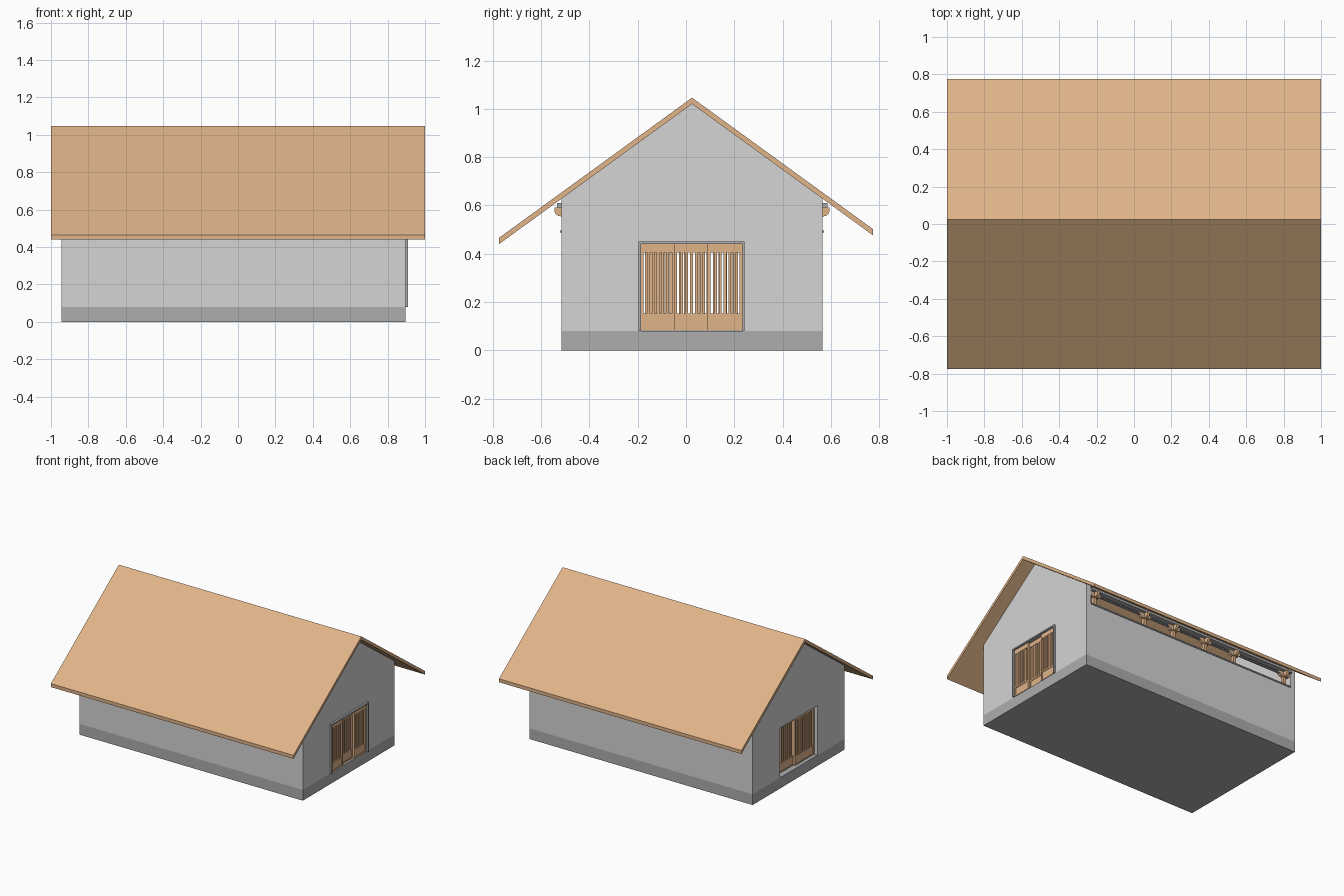
import bpy, bmesh, math
from mathutils import Vector

if "Cube" in bpy.data.objects:
    bpy.data.objects.remove(bpy.data.objects["Cube"])


def material(name, r, g, b):
    m = bpy.data.materials.new(name)
    m.diffuse_color = (r, g, b, 1)
    m.use_nodes = True
    m.node_tree.nodes["Principled BSDF"].inputs["Base Color"].default_value = m.diffuse_color
    return m


WOOD = material("wood", 0.745, 0.456, 0.25)
PLASTER = material("plaster", 0.66, 0.66, 0.66)
STONE = material("stone_grey", 0.42, 0.42, 0.42)

X0, X1, Y0, Y1 = -0.945, 0.895, -0.515, 0.565     # wall outline
RIDGE, SLOPE, T = 0.025, 0.726, 0.04              # ridge y, roof pitch, wall thickness
D0, D1, DTOP = -0.197, 0.243, 0.45                # door opening


def finish(bm, name, mat):
    bmesh.ops.recalc_face_normals(bm, faces=bm.faces[:])
    me = bpy.data.meshes.new(name)
    bm.to_mesh(me)
    bm.free()
    me.materials.append(mat)
    ob = bpy.data.objects.new(name, me)
    bpy.context.collection.objects.link(ob)
    return ob


def add_box(bm, x0, x1, y0, y1, z0, z1):
    vs = bmesh.ops.create_cube(bm, size=1)["verts"]
    for v in vs:
        v.co = Vector(((x0 + x1) / 2 + v.co.x * (x1 - x0),
                       (y0 + y1) / 2 + v.co.y * (y1 - y0),
                       (z0 + z1) / 2 + v.co.z * (z1 - z0)))


def boxes(name, mat, dims):
    bm = bmesh.new()
    for d in dims:
        add_box(bm, *d)
    return finish(bm, name, mat)


def add_prism(bm, pts, a, b, axis="x"):
    """Extrude an outline (horizontal, z) from a to b along x or y."""
    def put(u, w, t):
        return (t, u, w) if axis == "x" else (u, t, w)
    lo = [bm.verts.new(put(u, w, a)) for u, w in pts]
    hi = [bm.verts.new(put(u, w, b)) for u, w in pts]
    bm.faces.new(lo)
    bm.faces.new(hi[::-1])
    n = len(pts)
    for i in range(n):
        bm.faces.new((lo[i], lo[(i + 1) % n], hi[(i + 1) % n], hi[i]))


def prism(name, mat, pts, a, b):
    bm = bmesh.new()
    add_prism(bm, pts, a, b)
    return finish(bm, name, mat)


def under(y):
    return 1.02 - SLOPE * abs(y - RIDGE)


# Roof: one bent slab with plumb-cut eaves
ys = (-0.775, RIDGE, 0.775)
prism("roof", WOOD, [(y, under(y)) for y in ys] + [(y, under(y) + 0.026) for y in ys[::-1]], -1, 1)

# Stone base
boxes("base", STONE, [(X0, X1, Y0, Y1, 0, 0.08)])

# Gable walls with a door notch
gable = [(Y0, 0.08), (D0, 0.08), (D0, DTOP), (D1, DTOP), (D1, 0.08), (Y1, 0.08),
         (Y1, under(Y1)), (RIDGE, 1.02), (Y0, under(Y0))]
prism("right_gable_wall", PLASTER, gable, X1 - T, X1)
prism("left_gable_wall", PLASTER, gable, X0, X0 + T)

# Long walls stop below the open band under the eaves
SILL = 0.487
boxes("front_wall", PLASTER, [(X0 + T, X1 - T, Y0, Y0 + T, 0.08, SILL)])
boxes("back_wall", PLASTER, [(X0 + T, X1 - T, Y1 - T, Y1, 0.08, SILL)])

# Frame of the right door
boxes("right_door_frame", STONE, [
    (X1 - T, 0.91, D0, D0 + 0.01, 0.08, DTOP),
    (X1 - T, 0.91, D1 - 0.01, D1, 0.08, DTOP),
    (X1 - T, 0.91, D0 + 0.01, D1 - 0.01, DTOP - 0.01, DTOP)])


# Sliding slatted door leaves
def leaf(name, x, y0, y1, top, slats):
    h, s = 0.007, 0.012
    d = [(x - h, x + h, y0, y0 + s, 0.082, top), (x - h, x + h, y1 - s, y1, 0.082, top),
         (x - h, x + h, y0 + s, y1 - s, top - 0.034, top),
         (x - h, x + h, y0 + s, y1 - s, 0.142, 0.152),
         (x - h, x + h, y0 + s, y1 - s, 0.082, 0.09),
         (x - 0.003, x + 0.003, y0 + s, y1 - s, 0.09, 0.142)]
    step = (y1 - y0 - 2 * s) / (slats + 1)
    for i in range(slats):
        c = y0 + s + step * (i + 1)
        d.append((x - 0.005, x + 0.005, c - 0.006, c + 0.006, 0.152, top - 0.034))
    boxes(name, WOOD, d)


for i, (a, b) in enumerate(((D0 + 0.01, -0.045), (-0.05, 0.096), (0.09, D1 - 0.01))):
    leaf(f"right_door_leaf_{i + 1}", 0.873 if i == 1 else 0.89, a, b, DTOP - 0.01, 5)
leaf("left_door_leaf_1", X0 + 0.032, D0, 0.03, DTOP, 9)
leaf("left_door_leaf_2", X0 + 0.047, 0.016, D1, DTOP, 8)

# Eave bands: rails, bracket arms and posts on both long sides
MID = (X0 + X1) / 2
for side, yw, s in (("front", Y0, -1), ("back", Y1, 1)):
    def span(p, q):
        return tuple(sorted((yw + s * p, yw + s * q)))
    a, b = X0 + T, X1 - T
    boxes(side + "_eave_rails", STONE, [
        (a, b, *span(-0.03, 0.006), SILL, 0.496),
        (a, b, *span(-0.025, 0.02), 0.592, 0.61),
        (a, b, *span(-0.02, -0.004), 0.572, 0.58)])
    bm = bmesh.new()
    for off in (-0.835, -0.395, -0.138, 0.138, 0.395, 0.835):
        x = MID + off
        # post
        add_box(bm, x - 0.012, x + 0.012, *span(-0.03, -0.006), 0.496, 0.56)
        # boat-shaped arm along the wall
        arm = [(x - 0.05, 0.592), (x + 0.05, 0.592), (x + 0.05, 0.577), (x + 0.036, 0.563),
               (x + 0.018, 0.556), (x - 0.018, 0.556), (x - 0.036, 0.563), (x - 0.05, 0.577)]
        add_prism(bm, arm, *span(-0.028, -0.004), axis="y")
        # projecting arm with a rounded end
        nose = [(yw - s * 0.03, 0.592), (yw - s * 0.03, 0.555)]
        for k in range(6):
            t = math.radians(18 * k)
            nose.append((yw + s * (0.005 + 0.025 * math.sin(t)), 0.582 - 0.027 * math.cos(t)))
        nose.append((yw + s * 0.03, 0.592))
        add_prism(bm, nose, x - 0.01, x + 0.01)
    finish(bm, side + "_eave_brackets", WOOD)
